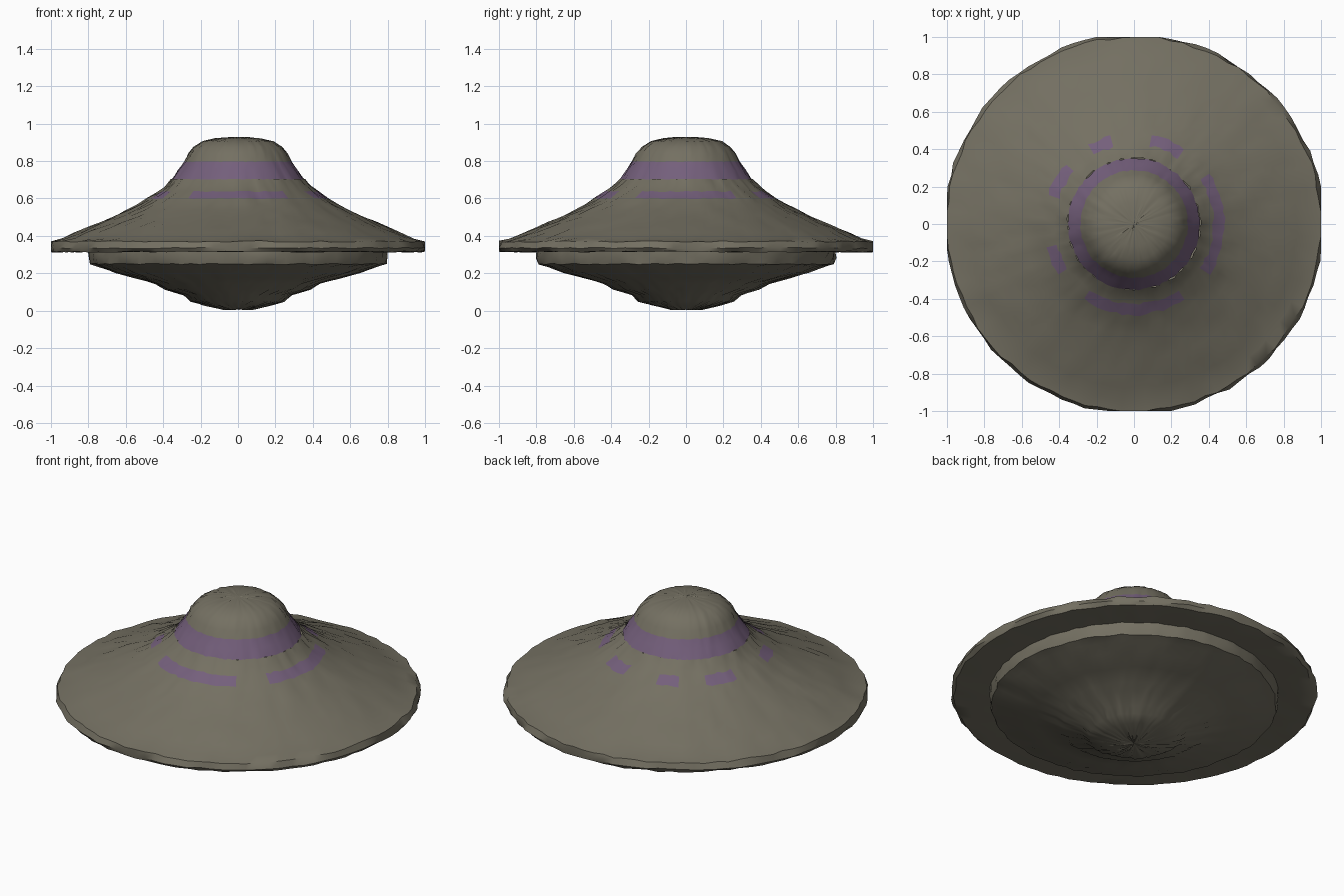
import bpy, bmesh, math, random

if "Cube" in bpy.data.objects:
    bpy.data.objects.remove(bpy.data.objects["Cube"])

random.seed(4)
SEG = 96


def material(name, rgb):
    m = bpy.data.materials.new(name)
    m.diffuse_color = (*rgb, 1)
    m.use_nodes = True
    m.node_tree.nodes["Principled BSDF"].inputs["Base Color"].default_value = m.diffuse_color
    return m


stone = material("olive grey", (0.175, 0.162, 0.122))
violet = material("dull violet", (0.175, 0.115, 0.2))

# Angular spans (degrees) of the broken lower stripe
DASHES = [(237, 303), (-33, 33), (55, 78), (105, 120), (140, 162), (195, 215)]


def in_dash(deg):
    return any(a <= deg <= b or a <= deg - 360 <= b for a, b in DASHES)


def lathe(name, profile, rough, clamp=1.0):
    """Spin a (radius, height) profile into a slightly weathered shell."""
    bm = bmesh.new()
    rings = []
    for i, (r, z) in enumerate(profile):
        if r == 0:
            rings.append([bm.verts.new((0, 0, z))])
            continue
        edge = i in (0, len(profile) - 1)
        ring = []
        for k in range(SEG):
            a = 2 * math.pi * k / SEG
            rr = r + random.uniform(-rough, rough)
            zz = z + (0 if edge else random.uniform(-rough, rough) * 0.5)
            x, y = rr * math.cos(a), rr * math.sin(a)
            ring.append(bm.verts.new((max(-clamp, min(clamp, x)),
                                      max(-clamp, min(clamp, y)), zz)))
        rings.append(ring)
    for i, (lo, hi) in enumerate(zip(rings, rings[1:])):
        r = (profile[i][0] + profile[i + 1][0]) / 2
        z = (profile[i][1] + profile[i + 1][1]) / 2
        for k in range(SEG):
            n = (k + 1) % SEG
            if len(hi) == 1:
                f = bm.faces.new((lo[k], lo[n], hi[0]))
            elif len(lo) == 1:
                f = bm.faces.new((lo[0], hi[n], hi[k]))
            else:
                f = bm.faces.new((lo[k], lo[n], hi[n], hi[k]))
            # Full upper stripe and dashed lower stripe
            deg = 360 * (k + 0.5) / SEG
            upper = 0.70 < z < 0.80
            lower = 0.595 < z < 0.64 and in_dash(deg)
            f.material_index = 1 if upper or lower else 0
            f.smooth = True
    bmesh.ops.recalc_face_normals(bm, faces=bm.faces)
    me = bpy.data.meshes.new(name)
    bm.to_mesh(me)
    bm.free()
    me.materials.append(stone)
    me.materials.append(violet)
    ob = bpy.data.objects.new(name, me)
    bpy.context.collection.objects.link(ob)
    bpy.context.view_layer.objects.active = ob
    ob.select_set(True)
    bpy.ops.object.shade_smooth_by_angle(angle=math.radians(40))
    ob.select_set(False)
    return ob


# Lower hull: stepped bowl up to the underside of the rim
lathe("lower_hull", [
    (0, 0.006), (0.08, 0.007), (0.18, 0.03), (0.25, 0.05), (0.29, 0.085),
    (0.39, 0.115), (0.44, 0.145), (0.55, 0.175), (0.66, 0.205),
    (0.74, 0.235), (0.79, 0.25), (0.80, 0.285), (0.80, 0.32)], 0.007)

# Upper saucer with its rim and flat underside
lathe("upper_saucer", [
    (0.76, 0.32), (0.84, 0.318), (0.93, 0.315), (1.0, 0.315), (1.015, 0.335),
    (1.0, 0.37), (0.94, 0.385), (0.87, 0.415), (0.80, 0.445), (0.73, 0.475),
    (0.66, 0.505), (0.59, 0.54), (0.53, 0.57), (0.485, 0.6),
    (0.425, 0.638), (0.385, 0.67), (0.352, 0.705)], 0.008)

# Domed cabin
lathe("dome", [
    (0.352, 0.702), (0.32, 0.75), (0.287, 0.797), (0.265, 0.84),
    (0.235, 0.875), (0.19, 0.905), (0.12, 0.921), (0.06, 0.926),
    (0, 0.928)], 0.004)
